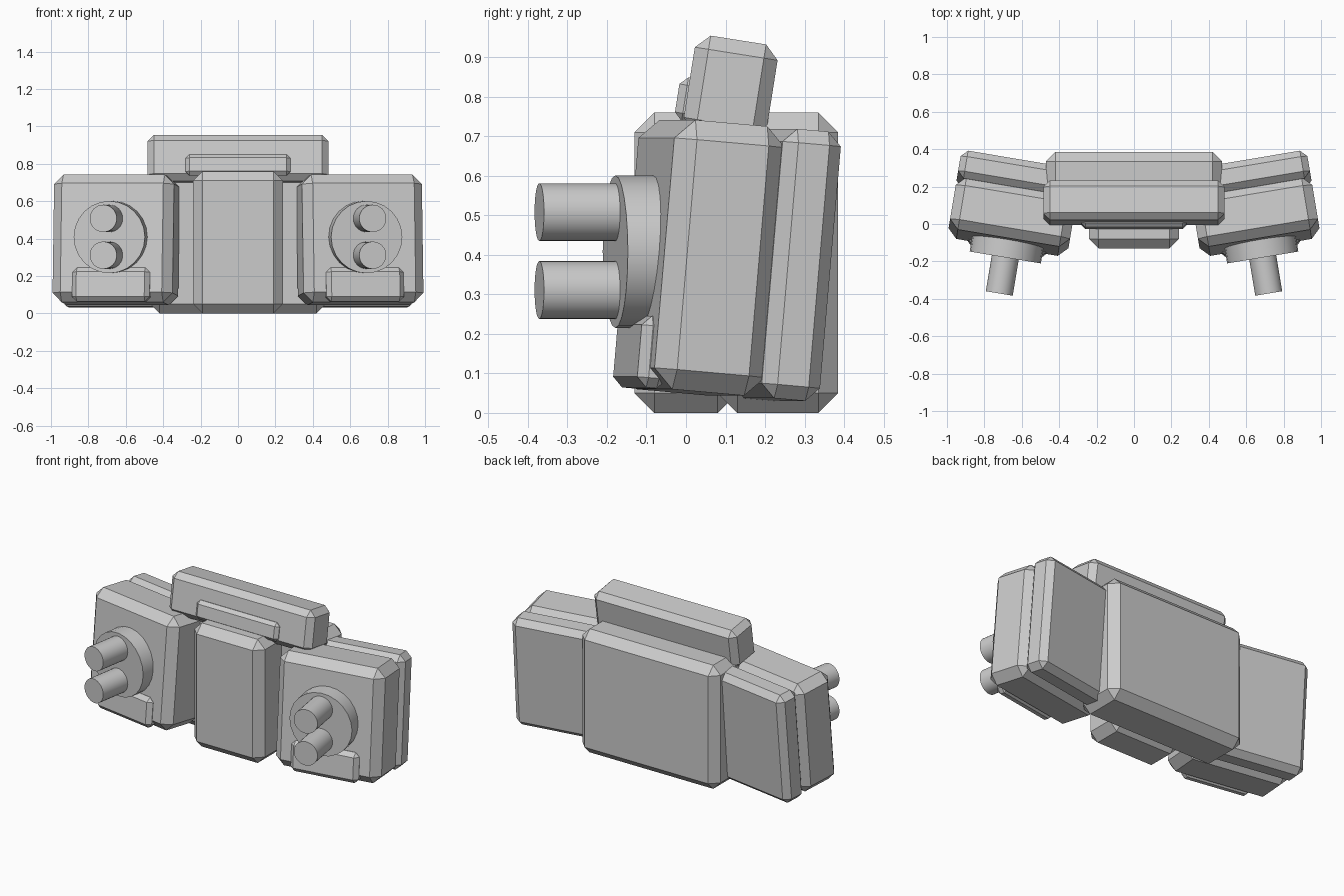
import bpy
import bmesh
from math import radians, pi
from mathutils import Matrix, Vector

if "Cube" in bpy.data.objects:
    bpy.data.objects.remove(bpy.data.objects["Cube"], do_unlink=True)

# Single grey material
grey = bpy.data.materials.new("plain_grey")
grey.use_nodes = True
colour = (0.6, 0.6, 0.6, 1)
grey.diffuse_color = colour
grey.node_tree.nodes["Principled BSDF"].inputs["Base Color"].default_value = colour


def finish(bm, name, matrix):
    bm.transform(matrix)
    bmesh.ops.recalc_face_normals(bm, faces=bm.faces)
    mesh = bpy.data.meshes.new(name)
    bm.to_mesh(mesh)
    bm.free()
    mesh.materials.append(grey)
    obj = bpy.data.objects.new(name, mesh)
    bpy.context.collection.objects.link(obj)
    bpy.ops.object.select_all(action='DESELECT')
    obj.select_set(True)
    bpy.context.view_layer.objects.active = obj
    bpy.ops.object.shade_smooth_by_angle(angle=radians(30))
    return obj


def box(name, low, high, bevel, matrix=Matrix()):
    """Chamfered box spanning two corners."""
    low, high = Vector(low), Vector(high)
    bm = bmesh.new()
    bmesh.ops.create_cube(bm, size=1)
    size = Matrix.Diagonal((high - low).to_4d())
    bm.transform(Matrix.Translation((low + high) / 2) @ size)
    bmesh.ops.bevel(bm, geom=bm.edges[:], offset=bevel, segments=1,
                    affect='EDGES', clamp_overlap=True)
    return finish(bm, name, matrix)


def cylinder(name, radius, front, back, z, sides, matrix):
    """Cylinder lying along local y."""
    bm = bmesh.new()
    bmesh.ops.create_cone(bm, cap_ends=True, segments=sides, radius1=radius,
                          radius2=radius, depth=back - front)
    place = Matrix.Translation((0, (front + back) / 2, z))
    bm.transform(place @ Matrix.Rotation(pi / 2, 4, 'X'))
    return finish(bm, name, matrix)


def mirror_copy(obj):
    name = obj.name.replace("left", "right")
    bm = bmesh.new()
    bm.from_mesh(obj.data)
    return finish(bm, name, Matrix.Diagonal((-1, 1, 1, 1)))


# Central body
box("back_block", (-0.47, 0.08, 0), (0.47, 0.385, 0.76), 0.05)
box("front_column", (-0.24, -0.13, 0), (0.24, 0.13, 0.76), 0.05)

# Upper block leaning backward, with a small plate on its front
lean = Matrix.Translation((0.11, 0, 0)) @ Matrix.Translation((-0.11, 0.113, 0.82))
lean = lean @ Matrix.Rotation(radians(-9), 4, 'X')
box("top_block", (-0.485, -0.106, -0.125), (0.485, 0.106, 0.125), 0.035, lean)
box("top_plate", (-0.28, -0.13, -0.1), (0.28, -0.07, 0.012), 0.02, lean)

# Side pods, turned outward and leaning backward
turn = Matrix.Translation((0.675, -0.1, 0.405)) @ Matrix.Rotation(radians(9.5), 4, 'Z')
pod = turn @ Matrix.Rotation(radians(-5), 4, 'X')
parts = [
    box("left_pod_front", (-0.325, 0, -0.342), (0.325, 0.285, 0.342), 0.05, pod),
    box("left_pod_back", (-0.325, 0.275, -0.342), (0.325, 0.425, 0.342), 0.035, pod),
    box("left_pod_plate", (-0.21, -0.027, -0.342), (0.21, 0.05, -0.16), 0.025, pod),
    cylinder("left_disc", 0.193, -0.08, 0.06, 0.003, 24, turn),
    cylinder("left_upper_pipe", 0.073, -0.275, -0.06, 0.103, 32, turn),
    cylinder("left_lower_pipe", 0.073, -0.275, -0.06, -0.094, 32, turn),
]
for part in parts:
    mirror_copy(part)
